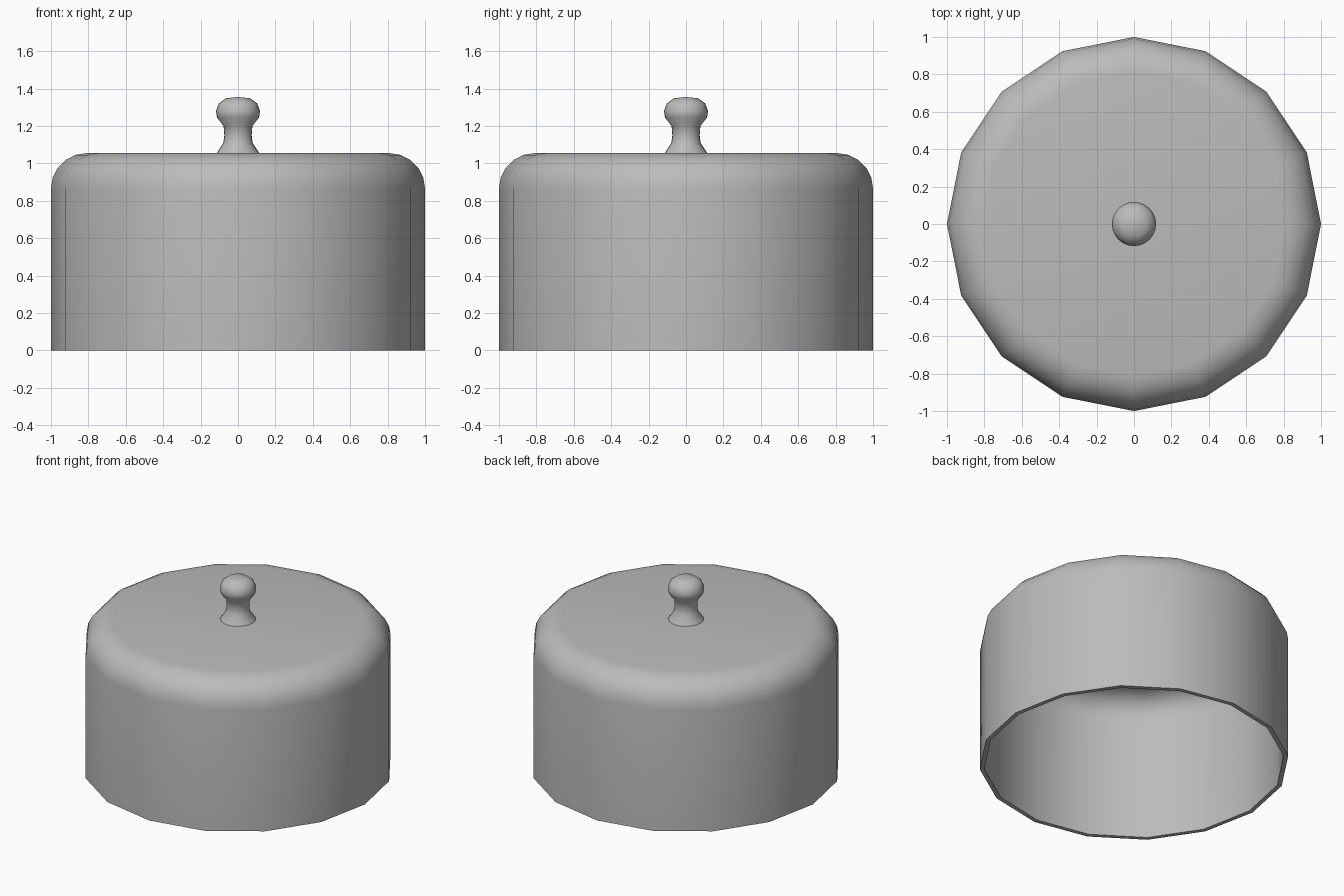
import bpy
import bmesh
import math

cube = bpy.data.objects.get("Cube")
if cube:
    bpy.data.objects.remove(cube, do_unlink=True)

grey = bpy.data.materials.new("plain_grey")
grey.use_nodes = True
colour = (0.5, 0.5, 0.5, 1)
grey.diffuse_color = colour
grey.node_tree.nodes["Principled BSDF"].inputs["Base Color"].default_value = colour


def lathe(name, profile, sides, closed=False):
    """Spin an (r, z) profile around the z axis."""
    bm = bmesh.new()
    verts = [bm.verts.new((r, 0, z)) for r, z in profile]
    edges = [bm.edges.new(pair) for pair in zip(verts, verts[1:])]
    if closed:
        edges.append(bm.edges.new((verts[-1], verts[0])))
    bmesh.ops.spin(bm, geom=verts + edges, axis=(0, 0, 1), cent=(0, 0, 0),
                   angle=math.tau, steps=sides, use_merge=True)
    bmesh.ops.remove_doubles(bm, verts=bm.verts, dist=0.0005)
    bmesh.ops.recalc_face_normals(bm, faces=bm.faces)
    mesh = bpy.data.meshes.new(name)
    bm.to_mesh(mesh)
    bm.free()
    mesh.materials.append(grey)
    obj = bpy.data.objects.new(name, mesh)
    bpy.context.collection.objects.link(obj)
    bpy.ops.object.select_all(action='DESELECT')
    obj.select_set(True)
    bpy.context.view_layer.objects.active = obj
    bpy.ops.object.shade_smooth_by_angle(angle=math.radians(40))
    return obj


def shell_side(radius, top, bend=0.19, steps=5):
    """Wall, rounded shoulder and flat top, from the rim to the axis."""
    arc = [i * math.pi / 2 / steps for i in range(steps + 1)]
    shoulder = [(radius - bend + bend * math.cos(a), top - bend + bend * math.sin(a))
                for a in arc]
    return [(radius, 0)] + shoulder + [(0, top)]


# Hollow cover: outer skin, then inner skin back down to the rim
outer = shell_side(1.0, 1.055)
inner = shell_side(0.97, 1.025, bend=0.16)
lathe("cover", outer + inner[::-1], 16, closed=True)

# Knob: flared foot, narrow neck, rounded head
lathe("knob", [(0.118, 1.05), (0.078, 1.11), (0.073, 1.15), (0.077, 1.2), (0.112, 1.245),
               (0.118, 1.28), (0.103, 1.32), (0.065, 1.348), (0, 1.355)], 24)
